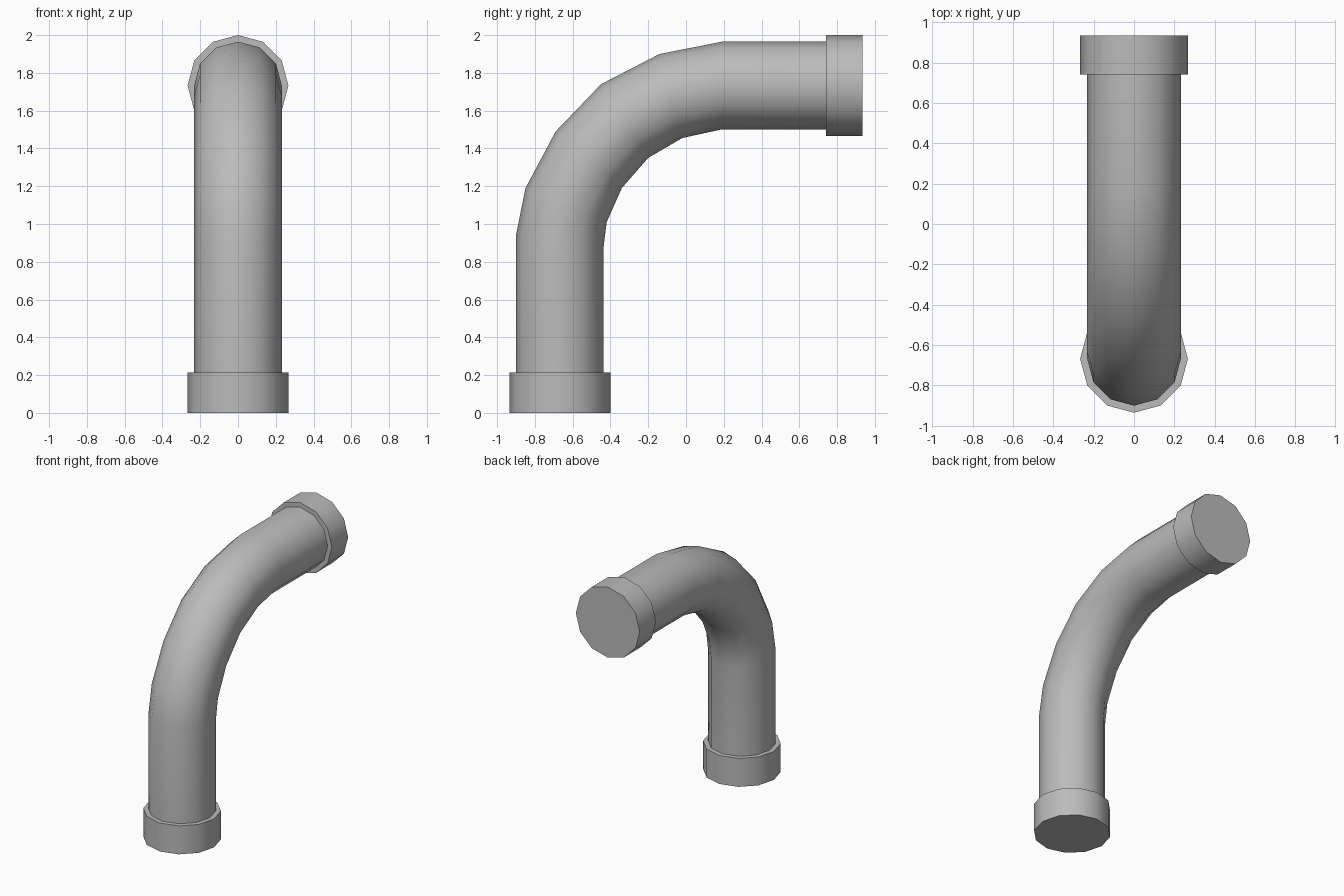
import bpy
import bmesh
from math import cos, sin, pi, radians
from mathutils import Vector

SIDES = 12
PIPE_R = 0.232
COLLAR_R = 0.267

cube = bpy.data.objects.get("Cube")
if cube:
    bpy.data.objects.remove(cube, do_unlink=True)

grey = bpy.data.materials.new("light grey")
grey.use_nodes = True
grey.diffuse_color = (0.5, 0.5, 0.5, 1)
grey.node_tree.nodes["Principled BSDF"].inputs["Base Color"].default_value = (0.5, 0.5, 0.5, 1)


def sweep(name, stations, radius):
    """Closed tube through rings given by (outer, inner) points in the y-z plane."""
    bm = bmesh.new()
    rings = []
    for outer, inner in stations:
        a, b = Vector((0, *outer)), Vector((0, *inner))
        centre, half = (a + b) / 2, (a - b) / 2
        ring = []
        for i in range(SIDES):
            t = 2 * pi * i / SIDES
            ring.append(bm.verts.new(centre + half * cos(t) + Vector((radius * sin(t), 0, 0))))
        rings.append(ring)
    for r0, r1 in zip(rings, rings[1:]):
        for i in range(SIDES):
            j = (i + 1) % SIDES
            bm.faces.new((r0[i], r0[j], r1[j], r1[i]))
    bm.faces.new(rings[0])
    bm.faces.new(rings[-1])
    bmesh.ops.recalc_face_normals(bm, faces=bm.faces)
    mesh = bpy.data.meshes.new(name)
    bm.to_mesh(mesh)
    bm.free()
    mesh.materials.append(grey)
    obj = bpy.data.objects.new(name, mesh)
    bpy.context.collection.objects.link(obj)
    bpy.ops.object.select_all(action='DESELECT')
    obj.select_set(True)
    bpy.context.view_layer.objects.active = obj
    bpy.ops.object.shade_smooth_by_angle(angle=radians(40))
    return obj


AXIS_Y, AXIS_Z = -0.668, 1.733


def upright(z, r):
    return ((AXIS_Y - r, z), (AXIS_Y + r, z))


def level(y, r):
    return ((y, AXIS_Z + r), (y, AXIS_Z - r))


# Bent pipe: straight riser, mitred elbow, straight outlet
elbow = [
    ((-0.90, 0.94), (-0.436, 0.88)),
    ((-0.85, 1.19), (-0.42, 1.01)),
    ((-0.69, 1.49), (-0.34, 1.19)),
    ((-0.45, 1.74), (-0.20, 1.35)),
    ((-0.14, 1.90), (-0.02, 1.455)),
]
sweep("bent_pipe",
      [upright(0.1, PIPE_R)] + elbow + [level(0.19, PIPE_R), level(0.84, PIPE_R)],
      PIPE_R)

# End collars
sweep("bottom_collar", [upright(z, COLLAR_R) for z in (0, 0.215)], COLLAR_R)
sweep("outlet_collar", [level(y, COLLAR_R) for y in (0.74, 0.935)], COLLAR_R)
